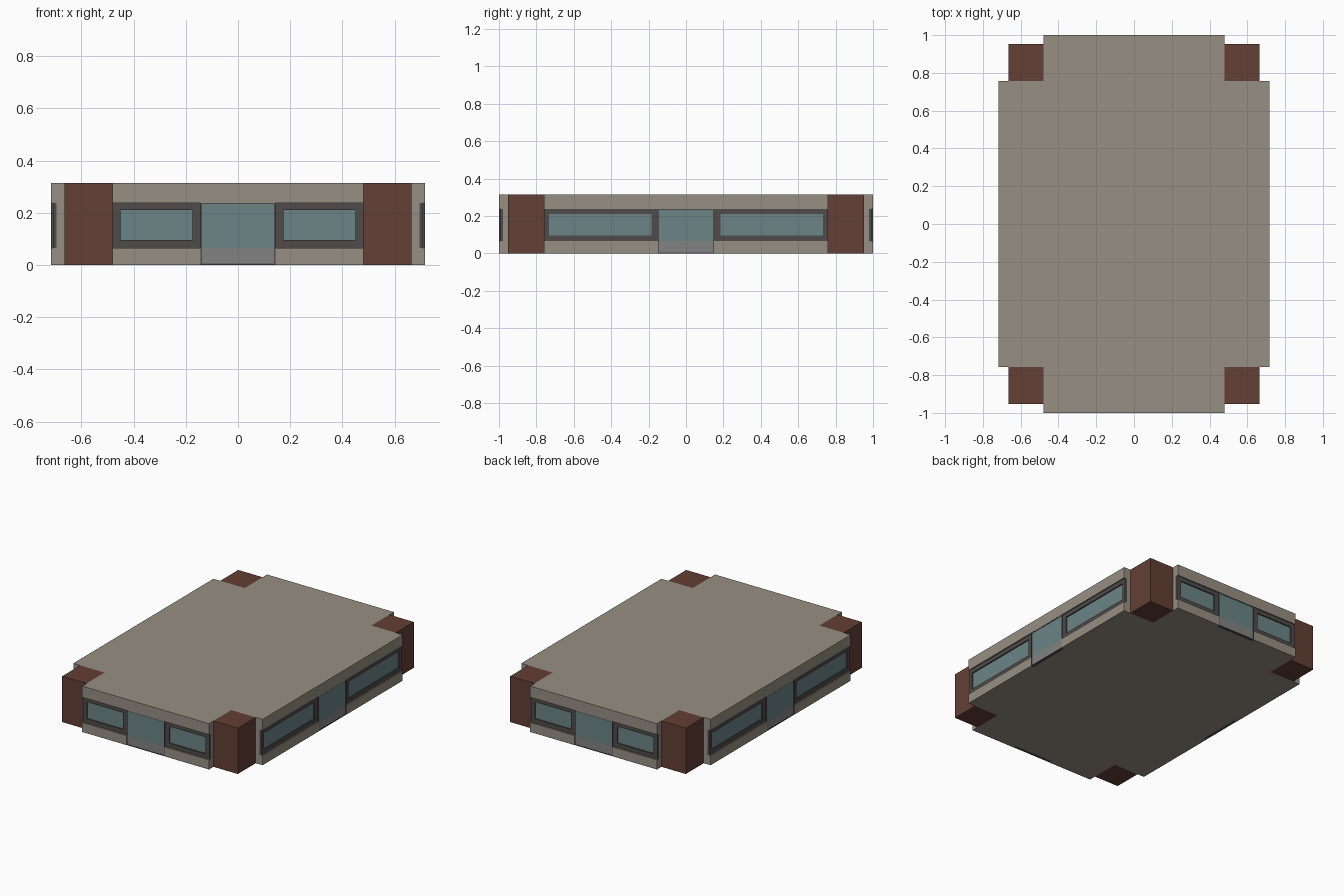
import bpy, bmesh

if "Cube" in bpy.data.objects:
    bpy.data.objects.remove(bpy.data.objects["Cube"])

H, Z1, Z2 = 0.314, 0.065, 0.238      # total height, band bottom, band top
X, Y = 0.717, 1.0                    # outermost wall faces
NX, NY = 0.48, 0.758                 # half widths of the front and side walls
BAND = 0.008                         # how far the window band sits back
CORE = 0.022                         # how far the core sits back


def mat(name, rgb):
    m = bpy.data.materials.new(name)
    m.diffuse_color = (*rgb, 1)
    m.use_nodes = True
    m.node_tree.nodes["Principled BSDF"].inputs["Base Color"].default_value = m.diffuse_color
    return m


STONE = mat("stone", (0.31, 0.275, 0.23))
BRICK = mat("brick", (0.125, 0.05, 0.035))
FRAME = mat("dark_frame", (0.08, 0.07, 0.07))
GLASS = mat("glass", (0.15, 0.23, 0.24))
PANEL = mat("door_panel", (0.23, 0.225, 0.225))


def finish(name, bm, m):
    bmesh.ops.recalc_face_normals(bm, faces=bm.faces[:])
    me = bpy.data.meshes.new(name)
    bm.to_mesh(me)
    bm.free()
    me.materials.append(m)
    ob = bpy.data.objects.new(name, me)
    bpy.context.collection.objects.link(ob)


def add_box(bm, a, b):
    vs = bmesh.ops.create_cube(bm, size=1)["verts"]
    for v in vs:
        for i in range(3):
            v.co[i] = (a[i] + b[i]) / 2 + v.co[i] * (b[i] - a[i])


def prism(name, pts, z0, z1, m):
    bm = bmesh.new()
    f = bm.faces.new([bm.verts.new((x, y, z0)) for x, y in pts])
    top = bmesh.ops.extrude_face_region(bm, geom=[f])["geom"]
    bmesh.ops.translate(bm, vec=(0, 0, z1 - z0),
                        verts=[g for g in top if isinstance(g, bmesh.types.BMVert)])
    finish(name, bm, m)


def cross(inset=0, doors=None):
    """Cross-shaped plan; optional door notches of (half width x, half width y)."""
    x, y = X - inset, Y - inset
    q = [(x, NY), (NX, NY), (NX, y)]
    if doors:
        dx, dy = doors
        q = [(X - CORE, dy), (X, dy)] + q + [(dx, Y), (dx, Y - CORE)]
    pts = []
    for sx, sy in ((1, 1), (-1, 1), (-1, -1), (1, -1)):
        c = [(sx * a, sy * b) for a, b in q]
        pts += c if sx * sy > 0 else c[::-1]
    return pts


# Main body: stone base, recessed core, roof slab
prism("base_wall", cross(doors=(0.143, 0.15)), 0, Z1, STONE)
prism("core_wall", cross(CORE), Z1, Z2, STONE)
prism("roof", cross(), Z2, H, STONE)

# Brick corner pillars
for sx, sxn in ((1, "right"), (-1, "left")):
    for sy, syn in ((1, "back"), (-1, "front")):
        bm = bmesh.new()
        xs, ys = sorted((sx * NX, sx * 0.665)), sorted((sy * NY, sy * 0.952))
        add_box(bm, (xs[0], ys[0], 0), (xs[1], ys[1], H))
        finish(f"pillar_{syn}_{sxn}", bm, BRICK)


def facade(side, axis, sign, face, half, door, w0, w1):
    """One wall: u runs along the wall, d is depth behind the wall face."""
    def part(name, m, boxes):
        bm = bmesh.new()
        for u0, u1, d0, d1, z0, z1 in boxes:
            o = sorted((sign * (face - d0), sign * (face - d1)))
            if axis == "x":
                add_box(bm, (o[0], u0, z0), (o[1], u1, z1))
            else:
                add_box(bm, (u0, o[0], z0), (u1, o[1], z1))
        finish(f"{side}_{name}", bm, m)

    # Dark window band: sill rail, head rail and posts around the openings
    wz0, wz1 = 0.095, 0.21
    band = []
    for s in (1, -1):
        for a, b, z0, z1 in ((door, half, Z1, wz0), (door, half, wz1, Z2),
                             (door, w0, wz0, wz1), (w1, half, wz0, wz1)):
            u = sorted((s * a, s * b))
            band.append((*u, BAND, CORE, z0, z1))
    part("window_band", FRAME, band)

    # Window panes set back in the band
    part("windows", GLASS, [(*sorted((s * w0, s * w1)), 0.016, CORE, wz0, wz1)
                            for s in (1, -1)])

    # Door: thin frame, glass above, grey panel below
    t, d = 0.005, 0.001
    part("door_frame", FRAME, [(-door, -door + t, d, CORE, 0, Z2),
                               (door - t, door, d, CORE, 0, Z2),
                               (-door + t, door - t, d, CORE, 0, t),
                               (-door + t, door - t, d, CORE, Z2 - t, Z2)])
    part("door_glass", GLASS, [(-door + t, door - t, 0.003, CORE, Z1, Z2 - t)])
    part("door_panel", PANEL, [(-door + t, door - t, 0.003, CORE, t, Z1)])


for s, n in ((-1, "front"), (1, "back")):
    facade(n, "y", s, Y, NX, 0.143, 0.175, 0.45)
for s, n in ((-1, "left"), (1, "right")):
    facade(n, "x", s, X, NY, 0.15, 0.184, 0.732)
